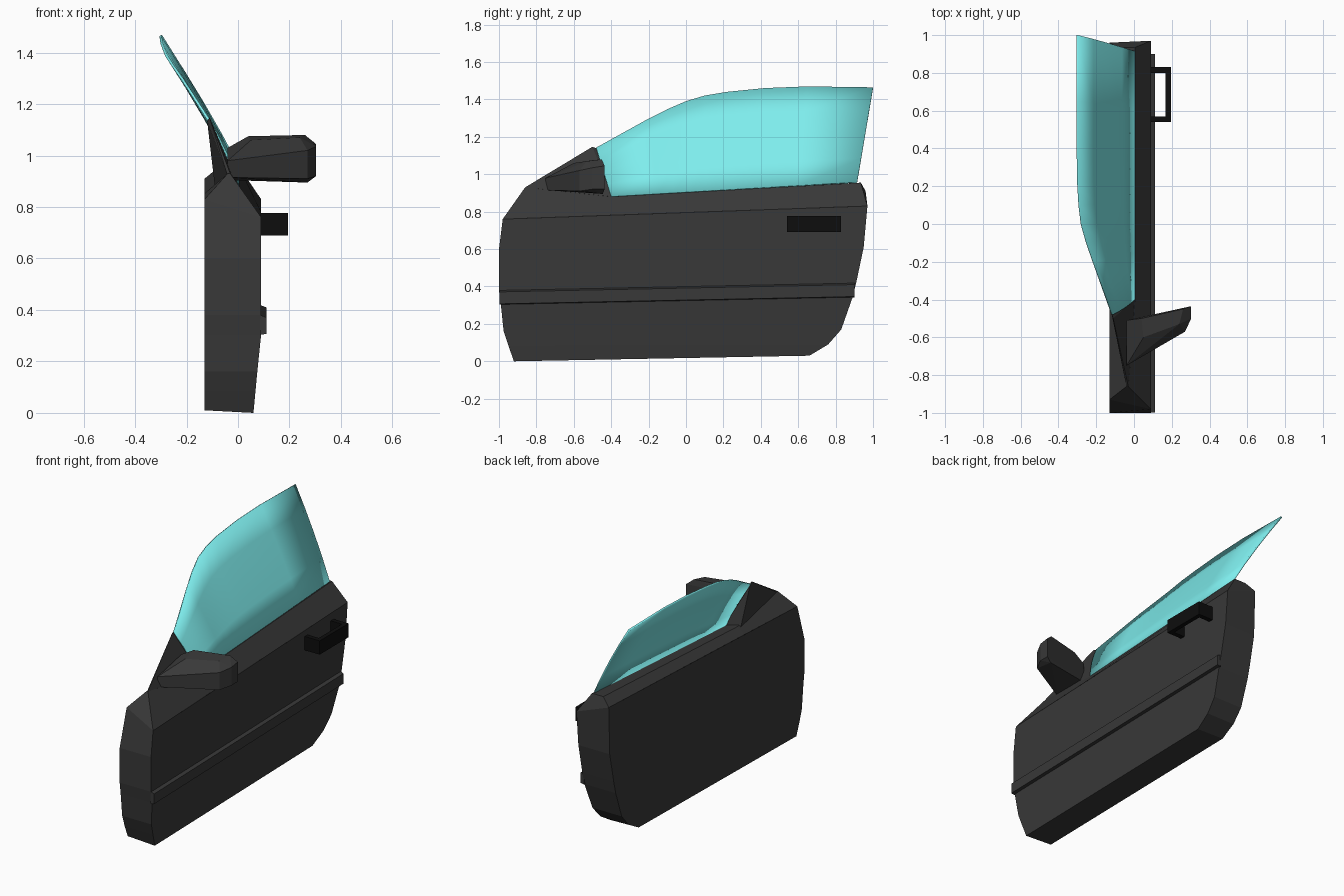
import bpy, bmesh
from mathutils import Vector

if "Cube" in bpy.data.objects:
    bpy.data.objects.remove(bpy.data.objects["Cube"])


def material(name, colour):
    m = bpy.data.materials.new(name)
    m.diffuse_color = colour
    m.use_nodes = True
    m.node_tree.nodes["Principled BSDF"].inputs["Base Color"].default_value = m.diffuse_color
    return m


PAINT = material("dark_paint", (0.04, 0.04, 0.04, 1))
BLACK = material("black_plastic", (0.004, 0.004, 0.004, 1))
GLASS = material("tinted_glass", (0.21, 0.85, 0.85, 0.8))


def finish(name, bm, mat):
    bmesh.ops.recalc_face_normals(bm, faces=bm.faces[:])
    me = bpy.data.meshes.new(name)
    bm.to_mesh(me)
    bm.free()
    ob = bpy.data.objects.new(name, me)
    bpy.context.collection.objects.link(ob)
    me.materials.append(mat)
    return ob


def loft(bm, rings, closed=True, start=True, end=True):
    vs = [[bm.verts.new(p) for p in r] for r in rings]
    n = len(rings[0])
    for a, b in zip(vs, vs[1:]):
        for i in range(n if closed else n - 1):
            j = (i + 1) % n
            bm.faces.new((a[i], a[j], b[j], b[i]))
    if start:
        bm.faces.new(vs[0])
    if end:
        bm.faces.new(vs[-1])


def hull(name, points, mat):
    bm = bmesh.new()
    vs = [bm.verts.new(p) for p in points]
    res = bmesh.ops.convex_hull(bm, input=vs)
    junk = [v for v in res["geom_interior"] if isinstance(v, bmesh.types.BMVert)]
    bmesh.ops.delete(bm, geom=junk, context="VERTS")
    bmesh.ops.dissolve_limit(bm, angle_limit=0.03, verts=bm.verts[:], edges=bm.edges[:])
    return finish(name, bm, mat)


# Door shell: rows of (front y, front z, rear y, rear z, outer x)
INNER = -0.13
rows = [(-0.92, 0.00, 0.66, 0.03, 0.06),
        (-0.95, 0.085, 0.76, 0.09, 0.068),
        (-0.975, 0.16, 0.83, 0.17, 0.075),
        (-0.99, 0.305, 0.89, 0.34, 0.09),
        (-1.00, 0.38, 0.91, 0.42, 0.09),
        (-1.00, 0.60, 0.95, 0.61, 0.09)]
rings = [[(x, fy, fz), (x, ry, rz), (INNER, ry, rz), (INNER, fy, fz)]
         for fy, fz, ry, rz, x in rows]
rings[0][2] = (INNER, 0.66, 0.035)
rings[0][3] = (INNER, -0.92, 0.01)
rings.append([(0.09, -0.98, 0.76), (0.09, 0.97, 0.83),
              (INNER, 0.96, 0.91), (INNER, -0.93, 0.83)])
bm = bmesh.new()
loft(bm, rings, end=False)
# Shoulder and belt line along the top: outer shoulder, belt, inner shoulder
loft(bm, [[(0.09, -0.98, 0.76), (-0.03, -0.86, 0.93), (-0.04, -0.86, 0.93), (INNER, -0.93, 0.83)],
          [(0.09, -0.40, 0.781), (0.005, -0.40, 0.88), (-0.08, -0.40, 0.89), (INNER, -0.40, 0.853)],
          [(0.09, 0.97, 0.83), (0.005, 0.935, 0.955), (-0.075, 0.935, 0.955), (INNER, 0.96, 0.91)]],
     closed=False)
bmesh.ops.remove_doubles(bm, verts=bm.verts[:], dist=0.0005)
finish("door_shell", bm, PAINT)

# Corner sail at the front of the window
hull("window_corner", [(-0.03, -0.86, 0.93), (-0.04, -0.86, 0.92), (-0.11, -0.50, 1.147),
                       (-0.12, -0.47, 1.135), (0.004, -0.395, 0.88), (-0.09, -0.42, 0.88)], PAINT)

# Rub strip
bm = bmesh.new()
loft(bm, [[(0.085, y, z), (0.11, y, z + 0.004), (0.11, y, z + 0.068), (0.085, y, z + 0.078)]
          for y, z in ((-0.998, 0.303), (0.90, 0.342))])
finish("rub_strip", bm, PAINT)

# Side mirror
hull("side_mirror", [
    (-0.04, -0.51, 0.905), (-0.04, -0.51, 1.03), (0.04, -0.50, 1.075), (0.26, -0.45, 1.08),
    (0.303, -0.435, 1.045), (0.303, -0.435, 0.92), (0.27, -0.445, 0.895),
    (-0.04, -0.75, 0.915), (-0.04, -0.75, 0.98), (0.27, -0.57, 0.91), (0.27, -0.57, 1.02),
    (0.303, -0.50, 0.92), (0.303, -0.50, 1.035), (0.05, -0.60, 1.06), (0.24, -0.53, 1.07)], PAINT)

# Pull handle: a U profile seen from above, extruded in z
u = [(0.085, 0.54), (0.195, 0.54), (0.195, 0.83), (0.085, 0.83),
     (0.085, 0.80), (0.168, 0.80), (0.168, 0.57), (0.085, 0.57)]
bm = bmesh.new()
loft(bm, [[(x, y, z) for x, y in u] for z in (0.69, 0.777)])
finish("door_handle", bm, BLACK)

# Window glass: from the belt line to a curved top edge
top = [(-0.115, -0.48, 1.14), (-0.215, -0.20, 1.295), (-0.25, -0.10, 1.345), (-0.278, 0.0, 1.388),
       (-0.29, 0.10, 1.418), (-0.297, 0.22, 1.438), (-0.30, 0.42, 1.458), (-0.30, 0.65, 1.467),
       (-0.30, 1.0, 1.462)]
front, rear = Vector((0.0, -0.40, 0.88)), Vector((0.0, 0.915, 0.957))
grid = []
for k in range(5):
    t = k / 4
    row = []
    for p in top:
        base = front.lerp(rear, (p[1] + 0.48) / 1.48)
        q = base.lerp(Vector(p), t)
        q.x += 0.04 * t * (1 - t)
        row.append(q)
    grid.append(row)
bm = bmesh.new()
loft(bm, grid, closed=False, start=False, end=False)
glass = finish("window_glass", bm, GLASS)
mod = glass.modifiers.new("thickness", "SOLIDIFY")
mod.thickness = 0.01
mod.offset = 0
bpy.context.view_layer.objects.active = glass
glass.select_set(True)
bpy.ops.object.shade_smooth_by_angle()
